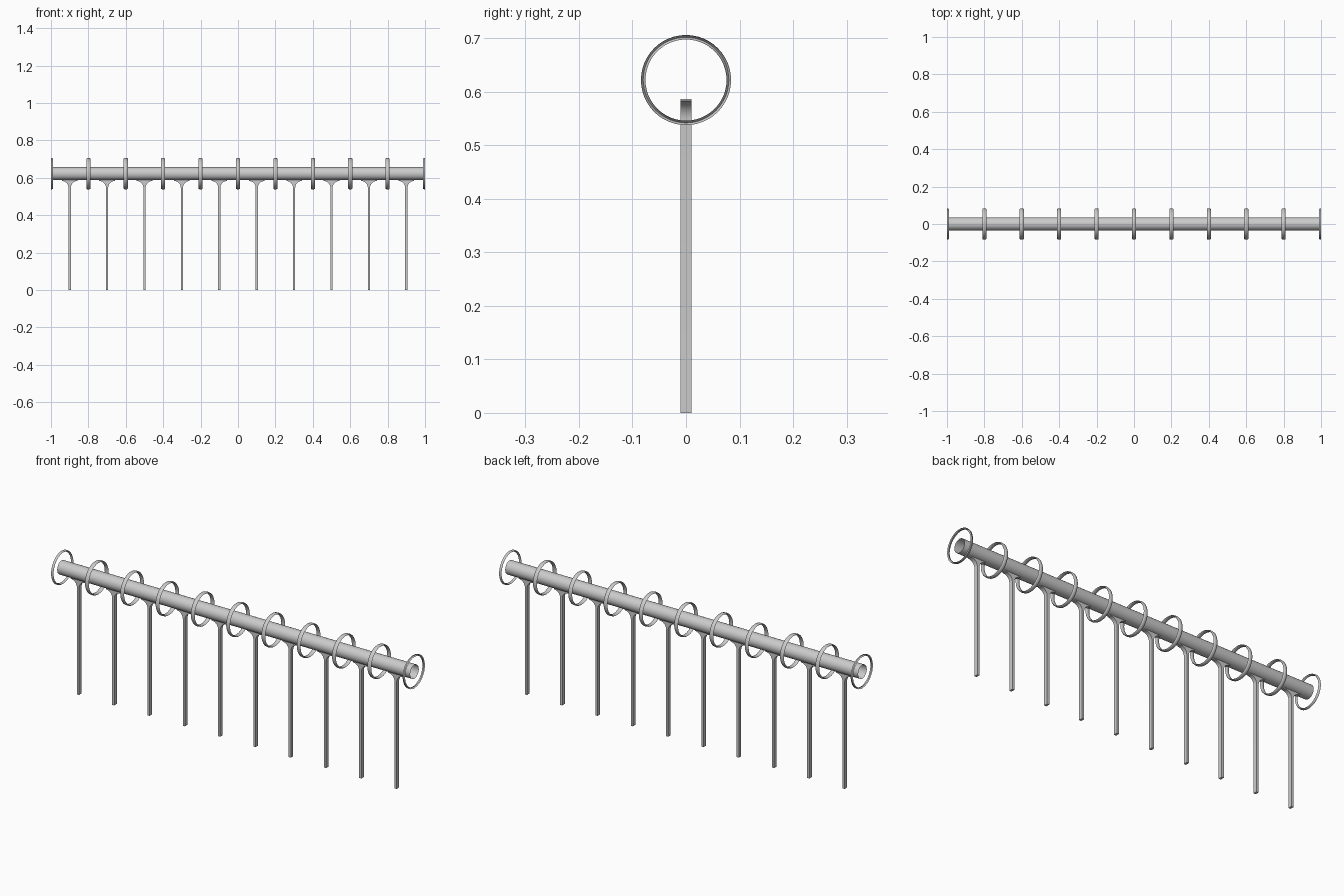
import bpy, bmesh
from math import sin, cos, pi, radians

if "Cube" in bpy.data.objects:
    bpy.data.objects.remove(bpy.data.objects["Cube"])

AXIS_Z = 0.622
COUNT = 10
PITCH = 2.0 / COUNT


def make_object(name, bm, smooth=True):
    bmesh.ops.recalc_face_normals(bm, faces=bm.faces)
    mesh = bpy.data.meshes.new(name)
    bm.to_mesh(mesh)
    bm.free()
    ob = bpy.data.objects.new(name, mesh)
    bpy.context.collection.objects.link(ob)
    if smooth:
        bpy.ops.object.select_all(action='DESELECT')
        ob.select_set(True)
        bpy.context.view_layer.objects.active = ob
        bpy.ops.object.shade_smooth_by_angle(angle=radians(35))
    return ob


def revolve_x(bm, profile, segments, closed):
    # sweep (x, radius) points around the rail axis
    loops = []
    for i in range(segments):
        a = 2 * pi * i / segments
        loops.append([bm.verts.new((x, r * cos(a), AXIS_Z + r * sin(a))) for x, r in profile])
    n = len(profile)
    for i in range(segments):
        p, q = loops[i], loops[(i + 1) % segments]
        for j in range(n if closed else n - 1):
            k = (j + 1) % n
            bm.faces.new((p[j], p[k], q[k], q[j]))


# Thin open-ended rail tube
bm = bmesh.new()
revolve_x(bm, [(-1, 0.035), (1, 0.035)], 32, False)
make_object("rail_tube", bm)

# Rings around the rail; the end rings are cut in half
for i in range(COUNT + 1):
    x = -1 + i * PITCH
    start, steps = 0, 8
    if i == 0:
        start, steps = -pi / 2, 4
    elif i == COUNT:
        start, steps = pi / 2, 4
    points = steps if steps == 8 else steps + 1
    profile = []
    for j in range(points):
        a = start + j * pi / 4
        profile.append((x + 0.011 * cos(a), 0.080 + 0.0042 * sin(a)))
    bm = bmesh.new()
    revolve_x(bm, profile, 48, steps == 8)
    make_object("ring", bm)

# Flat hanging bars that flare outwards under the rail
half, flare, top = 0.006, 0.036, 0.587
side = [(half, 0.0)]
for j in range(9):
    a = j * pi / 16
    side.append((half + flare * (1 - cos(a)), top - 0.004 - flare + flare * sin(a)))
side.append((half + flare, top))
for i in range(COUNT):
    x0 = -1 + (i + 0.5) * PITCH
    bm = bmesh.new()
    rows = [[bm.verts.new((x0 + s * x, y, z)) for s in (-1, 1) for y in (-0.01, 0.01)]
            for x, z in side]
    for p, q in zip(rows, rows[1:]):
        for a, b in ((0, 1), (1, 3), (3, 2), (2, 0)):
            bm.faces.new((p[a], p[b], q[b], q[a]))
    for r in (rows[0], rows[-1]):
        bm.faces.new((r[0], r[1], r[3], r[2]))
    make_object("hanging_bar", bm)
